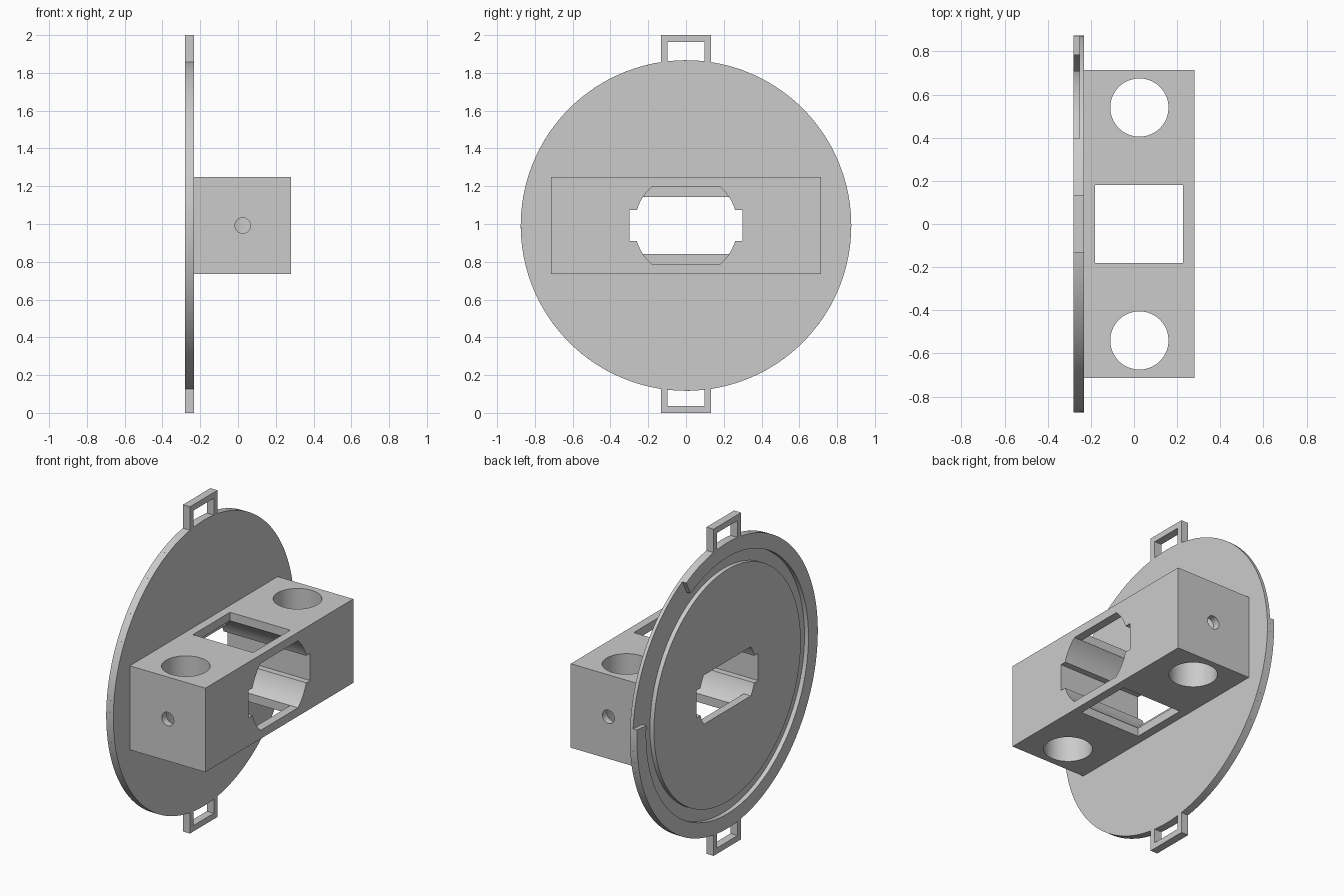
import bpy
import bmesh
from math import sin, cos, asin, pi, radians, sqrt

cube = bpy.data.objects.get("Cube")
if cube:
    bpy.data.objects.remove(cube)

CZ = 0.992                                   # height of the main axis
X_BACK, X_STEP, X_FRONT, X_END = -0.28, -0.253, -0.232, 0.28

grey = bpy.data.materials.new("plain_grey")
grey.use_nodes = True
grey.diffuse_color = (0.6, 0.6, 0.6, 1)
grey.node_tree.nodes["Principled BSDF"].inputs["Base Color"].default_value = (0.6, 0.6, 0.6, 1)


def prism(name, outline, axis, lo, hi):
    """Extrude a 2D outline along an axis from lo to hi."""
    place = {"x": lambda a, b: (lo, a, b),
             "y": lambda a, b: (a, lo, b),
             "z": lambda a, b: (a, b, lo)}[axis]
    bm = bmesh.new()
    face = bm.faces.new([bm.verts.new(place(a, b)) for a, b in outline])
    new = bmesh.ops.extrude_face_region(bm, geom=[face])["geom"]
    step = [hi - lo if axis == c else 0 for c in "xyz"]
    bmesh.ops.translate(bm, vec=step, verts=[v for v in new if isinstance(v, bmesh.types.BMVert)])
    bmesh.ops.recalc_face_normals(bm, faces=bm.faces)
    mesh = bpy.data.meshes.new(name)
    bm.to_mesh(mesh)
    bm.free()
    mesh.materials.append(grey)
    obj = bpy.data.objects.new(name, mesh)
    bpy.context.collection.objects.link(obj)
    return obj


def arc(r, a0, a1, n, cx=0.0, cy=0.0):
    return [(cx + r * cos(a0 + (a1 - a0) * i / n), cy + r * sin(a0 + (a1 - a0) * i / n))
            for i in range(n + 1)]


def circle(r, cx=0.0, cy=0.0, n=64):
    return arc(r, 0, 2 * pi, n, cx, cy)[:-1]


def rect(a0, a1, b0, b1):
    return [(a0, b0), (a1, b0), (a1, b1), (a0, b1)]


def slot(half_height, r=0.273, ear_y=0.298, ear_z=0.083):
    """Round opening flattened above and below, with a square ear each side."""
    quarter = [(ear_y, ear_z)] + arc(r, asin(ear_z / r), asin(half_height / r), 10)
    upper = quarter + [(-y, z) for y, z in reversed(quarter)]
    return [(y, z + CZ) for y, z in upper + [(-y, -z) for y, z in upper]]


def cut(obj, cutters):
    for c in cutters:
        c.hide_render = True
        mod = obj.modifiers.new("cut", "BOOLEAN")
        mod.operation = "DIFFERENCE"
        mod.solver = "EXACT"
        mod.object = c
    bpy.context.view_layer.update()
    graph = bpy.context.evaluated_depsgraph_get()
    mesh = bpy.data.meshes.new_from_object(obj.evaluated_get(graph))
    obj.modifiers.clear()
    obj.data = mesh
    for c in cutters:
        bpy.data.objects.remove(c)


# Round plate: thin base and a raised centre on its back
R = 0.875
base = prism("plate_base", circle(R, 0, CZ, 144), "x", X_STEP, X_FRONT)
centre = prism("plate_raised_centre", circle(0.71, 0, CZ, 144), "x", X_BACK, X_STEP)
for part in (base, centre):
    cut(part, [prism("plate_cutter", slot(0.15), "x", -0.5, 0)])

# Raised rim, left open over one sector
start, end = radians(63), radians(364)
rim_outline = arc(R, start, end, 120, 0, CZ) + arc(0.785, end, start, 120, 0, CZ)
rim = prism("plate_rim", rim_outline, "x", X_BACK, X_STEP)

# Strap loops above and below the plate
OUT, IN, BAR = 0.133, 0.098, 0.036
foot = sqrt(R * R - OUT * OUT) - 0.003
loops = []
for name, side, tip in (("top_loop", 1, 2.0), ("bottom_loop", -1, 0.0)):
    root, inner = CZ + side * foot, tip - side * BAR
    outline = [(-OUT, root), (-OUT, tip), (OUT, tip), (OUT, root),
               (IN, root), (IN, inner), (-IN, inner), (-IN, root)]
    loops.append(prism(name, outline, "x", X_BACK, X_FRONT))

# Block with all of its openings
HX, HY = 0.025, 0.54
block = prism("block", rect(-0.715, 0.715, CZ - 0.257, CZ + 0.257), "x", X_FRONT, X_END)
cutters = [prism("slot_cutter", slot(0.205), "x", -0.5, 0.5),
           prism("window_cutter", rect(-0.18, 0.228, -0.18, 0.18), "z", 0.5, 1.5)]
for side in (-1, 1):
    cutters.append(prism("bore_cutter", circle(0.135, HX, side * HY), "z", 0.5, 1.5))
    cutters.append(prism("screw_cutter", circle(0.041, HX, CZ, 32), "y", side * HY, side * 0.8))
cut(block, cutters)

# Smooth the round walls and keep the edges crisp
bpy.ops.object.select_all(action="DESELECT")
for obj in [base, centre, rim, block] + loops:
    obj.select_set(True)
bpy.context.view_layer.objects.active = block
bpy.ops.object.shade_smooth_by_angle(angle=radians(25))
